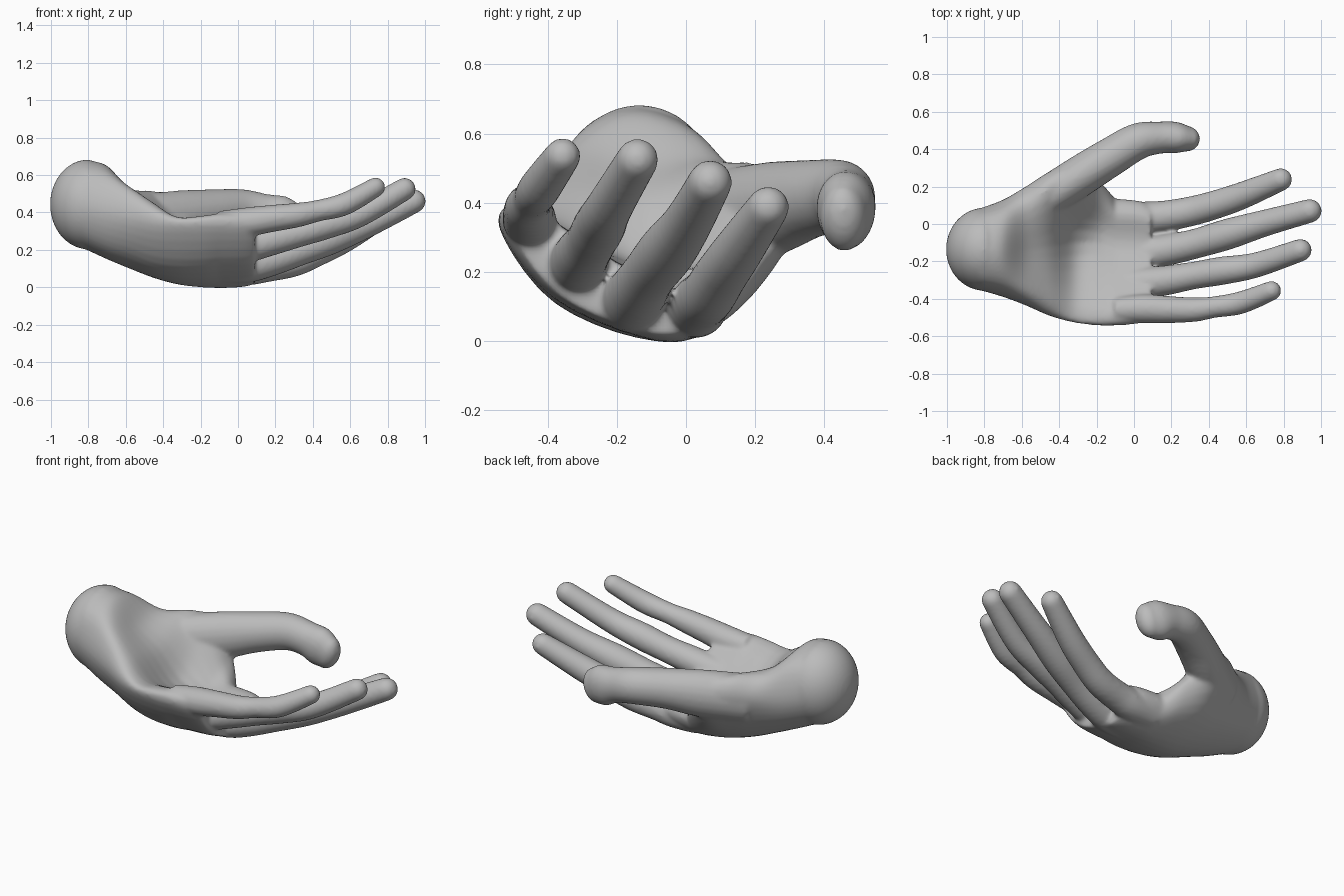
import bpy, bmesh, math
from mathutils import Vector

if "Cube" in bpy.data.objects:
    bpy.data.objects.remove(bpy.data.objects["Cube"])

SKIN = bpy.data.materials.new("clay grey")
SKIN.diffuse_color = (0.5, 0.5, 0.5, 1)
SKIN.use_nodes = True
SKIN.node_tree.nodes["Principled BSDF"].inputs["Base Color"].default_value = SKIN.diffuse_color


def spline(pts, steps, closed=False):
    """Smooth curve through points of any dimension."""
    n = len(pts)
    get = (lambda i: pts[i % n]) if closed else (lambda i: pts[min(max(i, 0), n - 1)])
    out = []
    for i in range(n if closed else n - 1):
        a, b, c, d = (get(i + k) for k in (-1, 0, 1, 2))
        for s in range(steps):
            t = s / steps
            out.append([0.5 * (2 * q + (r - p) * t + (2 * p - 5 * q + 4 * r - w) * t * t
                               + (3 * q - p - 3 * r + w) * t ** 3)
                        for p, q, r, w in zip(a, b, c, d)])
    if not closed:
        out.append(list(pts[-1]))
    return out


def loft(bm, rings):
    """Skin a row of rings and close both ends."""
    rows = [[bm.verts.new(p) for p in ring] for ring in rings]
    n = len(rows[0])
    for a, b in zip(rows, rows[1:]):
        for i in range(n):
            bm.faces.new((a[i], a[(i + 1) % n], b[(i + 1) % n], b[i]))
    bm.faces.new(rows[0][::-1])
    bm.faces.new(rows[-1])


def digit(bm, path):
    """Tapered tube with a round tip; each point is x, y, z, half width, half height."""
    pts = spline(path, 6)
    centres = [Vector(p[:3]) for p in pts]
    rings = []

    def ring(c, tangent, w, h):
        side = Vector((0, 0, 1)).cross(tangent).normalized()
        up = tangent.cross(side)
        rings.append([c + side * w * math.cos(a) + up * h * math.sin(a)
                      for a in (math.tau * k / 20 for k in range(20))])

    for i, p in enumerate(pts):
        tangent = (centres[min(i + 1, len(pts) - 1)] - centres[max(i - 1, 0)]).normalized()
        ring(centres[i], tangent, p[3], p[4])
    w, h = pts[-1][3:]
    for k in range(1, 7):
        a = math.radians(14 * k)
        ring(centres[-1] + tangent * w * math.sin(a), tangent, w * math.cos(a), h * math.cos(a))
    loft(bm, rings)


bm = bmesh.new()

# Cupped palm: sections run little-finger edge, back of hand, thumb edge, palm side
sections = {
    -0.82: [(-.355, .43), (-.29, .27), (-.14, .205), (.02, .27), (.085, .42), (.03, .6), (-.14, .68), (-.3, .61)],
    -0.70: [(-.39, .4), (-.31, .22), (-.14, .15), (.05, .22), (.13, .39), (.06, .58), (-.14, .65), (-.32, .59)],
    -0.58: [(-.435, .37), (-.33, .18), (-.13, .1), (.09, .18), (.2, .39), (.11, .52), (-.14, .515), (-.36, .53)],
    -0.45: [(-.49, .34), (-.35, .13), (-.11, .05), (.13, .14), (.28, .38), (.19, .515), (-.12, .41), (-.41, .45)],
    -0.32: [(-.525, .33), (-.37, .11), (-.09, .015), (.17, .12), (.33, .36), (.22, .47), (-.1, .25), (-.44, .37)],
    -0.19: [(-.54, .33), (-.38, .11), (-.08, 0), (.14, .08), (.235, .25), (.14, .28), (-.1, .2), (-.455, .375)],
    -0.10: [(-.54, .33), (-.38, .12), (-.09, 0), (.07, .03), (.135, .13), (.06, .21), (-.14, .2), (-.46, .39)],
}
rows = [[v for p in ([x, y, z] for y, z in sec) for v in p] for x, sec in sections.items()]
rings = []
for row in spline(rows, 6):
    rings.append(spline([row[i:i + 3] for i in range(0, 24, 3)], 5, closed=True))
# Knuckle end: the last section carried on and drawn in
for dx, s in ((.06, .99), (.11, .975), (.15, .95), (.19, .89)):
    rings.append([(x + dx, -.2 + (y + .2) * s, .2 + (z - .2) * s) for x, y, z in rings[42 - 6]])
loft(bm, rings)

# Rounded wrist end, flattened where it lies inside the palm
wrist = bmesh.ops.create_uvsphere(bm, u_segments=40, v_segments=24, radius=1)["verts"]
for v in wrist:
    x, y, z = v.co
    v.co = Vector((-.80 + (.08 if x > 0 else .205) * x, -.135 + .222 * y, .443 + .24 * z))

# Fingers: x, y, z, radius; each root is carried back into the palm
fingers = [
    [(.05, -.453, .35, .078), (.18, -.457, .368, .073), (.32, -.458, .387, .066),
     (.43, -.444, .41, .058), (.57, -.421, .445, .061), (.735, -.357, .535, .053)],
    [(.05, -.315, .22, .085), (.18, -.3, .25, .08), (.32, -.275, .287, .074),
     (.47, -.25, .333, .076), (.65, -.22, .39, .068), (.89, -.14, .525, .061)],
    [(.05, -.158, .115, .09), (.18, -.138, .145, .085), (.33, -.105, .195, .08),
     (.5, -.055, .26, .083), (.7, .005, .342, .072), (.94, .07, .46, .064)],
    [(.05, .032, .098, .088), (.16, .042, .112, .083), (.3, .067, .137, .08),
     (.43, .102, .192, .077), (.58, .153, .265, .073), (.785, .238, .387, .061)],
]
for path in fingers:
    x, y, z, r = path[0]
    path = [(x - .15, y - .006, z - .01, r - .01)] + path
    digit(bm, [p + (p[3],) for p in path])

# Thumb, taller than wide, dropping at the tip
digit(bm, [(-.5, .12, .36, .11, .14), (-.29, .255, .385, .11, .135), (-.13, .355, .41, .105, .115),
           (.02, .442, .42, .098, .105), (.14, .462, .4, .086, .1), (.22, .462, .378, .085, .115),
           (.28, .456, .358, .069, .102)])

bmesh.ops.recalc_face_normals(bm, faces=bm.faces)
mesh = bpy.data.meshes.new("open_hand")
bm.to_mesh(mesh)
bm.free()
mesh.materials.append(SKIN)
hand = bpy.data.objects.new("open_hand", mesh)
bpy.context.collection.objects.link(hand)

# Fuse the parts into one soft skin
fuse = hand.modifiers.new("fuse", 'REMESH')
fuse.mode = 'VOXEL'
fuse.voxel_size = 0.011
fuse.use_smooth_shade = True
soften = hand.modifiers.new("soften", 'SMOOTH')
soften.factor = 0.5
soften.iterations = 10
